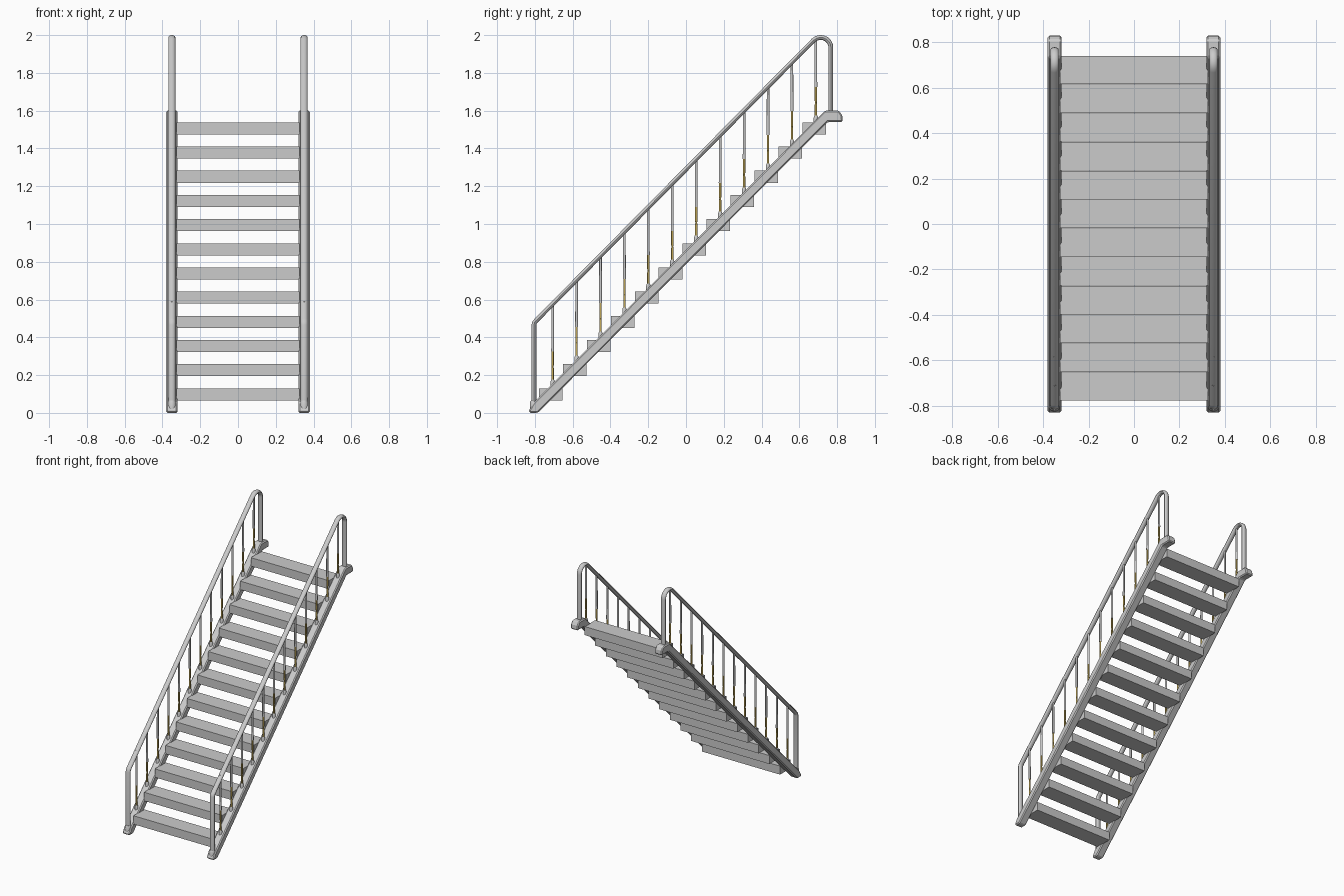
import bpy, bmesh, math
from mathutils import Vector

if "Cube" in bpy.data.objects:
    bpy.data.objects.remove(bpy.data.objects["Cube"])

N = 12                       # treads, and balusters per side
DY, DZ = 0.1267, 0.128       # going and rise
RAIL_X = 0.35


def finish(name, bm, mirror=True, bevel=0, smooth=False, mat=None):
    bmesh.ops.recalc_face_normals(bm, faces=bm.faces)
    me = bpy.data.meshes.new(name)
    bm.to_mesh(me)
    bm.free()
    ob = bpy.data.objects.new(name, me)
    bpy.context.collection.objects.link(ob)
    if mat:
        me.materials.append(mat)
    if bevel:
        b = ob.modifiers.new("bevel", 'BEVEL')
        b.width, b.segments, b.limit_method = bevel, 1, 'ANGLE'
    if mirror:
        ob.modifiers.new("mirror", 'MIRROR')
    if smooth:
        bpy.ops.object.select_all(action='DESELECT')
        ob.select_set(True)
        bpy.context.view_layer.objects.active = ob
        bpy.ops.object.shade_smooth_by_angle(angle=math.radians(40))
    return ob


def loft(bm, rings):
    """Skin closed rings of points and cap both ends."""
    vr = [[bm.verts.new(p) for p in r] for r in rings]
    n = len(vr[0])
    for a, b in zip(vr, vr[1:]):
        for i in range(n):
            j = (i + 1) % n
            bm.faces.new((a[i], a[j], b[j], b[i]))
    bm.faces.new(vr[0][::-1])
    bm.faces.new(vr[-1])


def lathe(bm, x, y, profile, sides=10):
    angs = [2 * math.pi * k / sides for k in range(sides)]
    loft(bm, [[(x + r * math.cos(a), y + r * math.sin(a), z) for a in angs]
              for r, z in profile])


# Treads
bm = bmesh.new()
for i in range(N):
    y0, z1 = -0.778 + i * DY, 0.13 + i * DZ
    prof = [(y0, z1 - 0.064), (y0 + 0.125, z1 - 0.064), (y0 + 0.125, z1), (y0, z1)]
    loft(bm, [[(x, y, z) for y, z in prof] for x in (-0.325, 0.325)])
finish("treads", bm, mirror=False)

# Side stringers
bm = bmesh.new()
prof = [(-0.83, 0), (-0.83, 0.015), (-0.81, 0.05), (0.735, 1.6), (0.81, 1.6),
        (0.827, 1.575), (0.83, 1.54), (0.75, 1.54), (-0.785, 0)]
loft(bm, [[(x, y, z) for y, z in prof] for x in (0.32, 0.38)])
finish("stringers", bm, bevel=0.007)

# Handrails: an oval section swept along a bent path
path = [(-0.805, 0.04), (-0.805, 0.465), (-0.801, 0.48), (-0.79, 0.492)]
cy, cz, r = 0.713, 1.934, 0.054
for d in (135, 115, 95, 75, 55, 35, 17, 0):
    a = math.radians(d)
    path.append((cy + r * math.cos(a), cz + r * math.sin(a)))
path.append((cy + r, 1.59))
pts = [Vector(p) for p in path]
rings = []
for i, p in enumerate(pts):
    d0 = (p - pts[max(i - 1, 0)]) if i else pts[1] - p
    d1 = (pts[i + 1] - p) if i < len(pts) - 1 else d0
    d0, d1 = d0.normalized(), d1.normalized()
    t = (d0 + d1).normalized()
    nrm = Vector((-t.y, t.x)) / max(t.dot(d0), 0.5)
    ring = []
    for k in range(12):
        a = 2 * math.pi * k / 12
        q = p + nrm * 0.0125 * math.sin(a)
        ring.append((RAIL_X + 0.0185 * math.cos(a), q.x, q.y))
    rings.append(ring)
bm = bmesh.new()
loft(bm, rings)
finish("handrails", bm, smooth=True)

# Collars at the feet of the end posts
bm = bmesh.new()
lathe(bm, RAIL_X, -0.805, [(0.022, 0.02), (0.022, 0.055), (0.016, 0.065)], 12)
finish("post_collars", bm, smooth=True)

# Balusters: foot collar, brass sleeve, upper rod
brass = bpy.data.materials.new("brass")
brass.diffuse_color = (0.55, 0.4, 0.1, 1)
brass.use_nodes = True
brass.node_tree.nodes["Principled BSDF"].inputs["Base Color"].default_value = brass.diffuse_color
rods, feet, sleeves = bmesh.new(), bmesh.new(), bmesh.new()
for i in range(N):
    y = -0.706 + i * DY
    z = 0.05 + (y + 0.81) * 1.003          # stringer top here
    top = min(z + 0.435, 1.98)
    lathe(feet, RAIL_X, y, [(0.012, z - 0.02), (0.012, z + 0.012), (0.008, z + 0.022)])
    lathe(sleeves, RAIL_X, y, [(0.0065, z + 0.015), (0.0065, z + 0.08),
                               (0.005, z + 0.09), (0.0065, z + 0.1), (0.0065, z + 0.175)])
    lathe(rods, RAIL_X, y, [(0.008, z + 0.172), (0.0075, z + 0.2), (0.007, top)])
finish("baluster_feet", feet, smooth=True)
finish("baluster_sleeves", sleeves, smooth=True, mat=brass)
finish("baluster_rods", rods, smooth=True)
